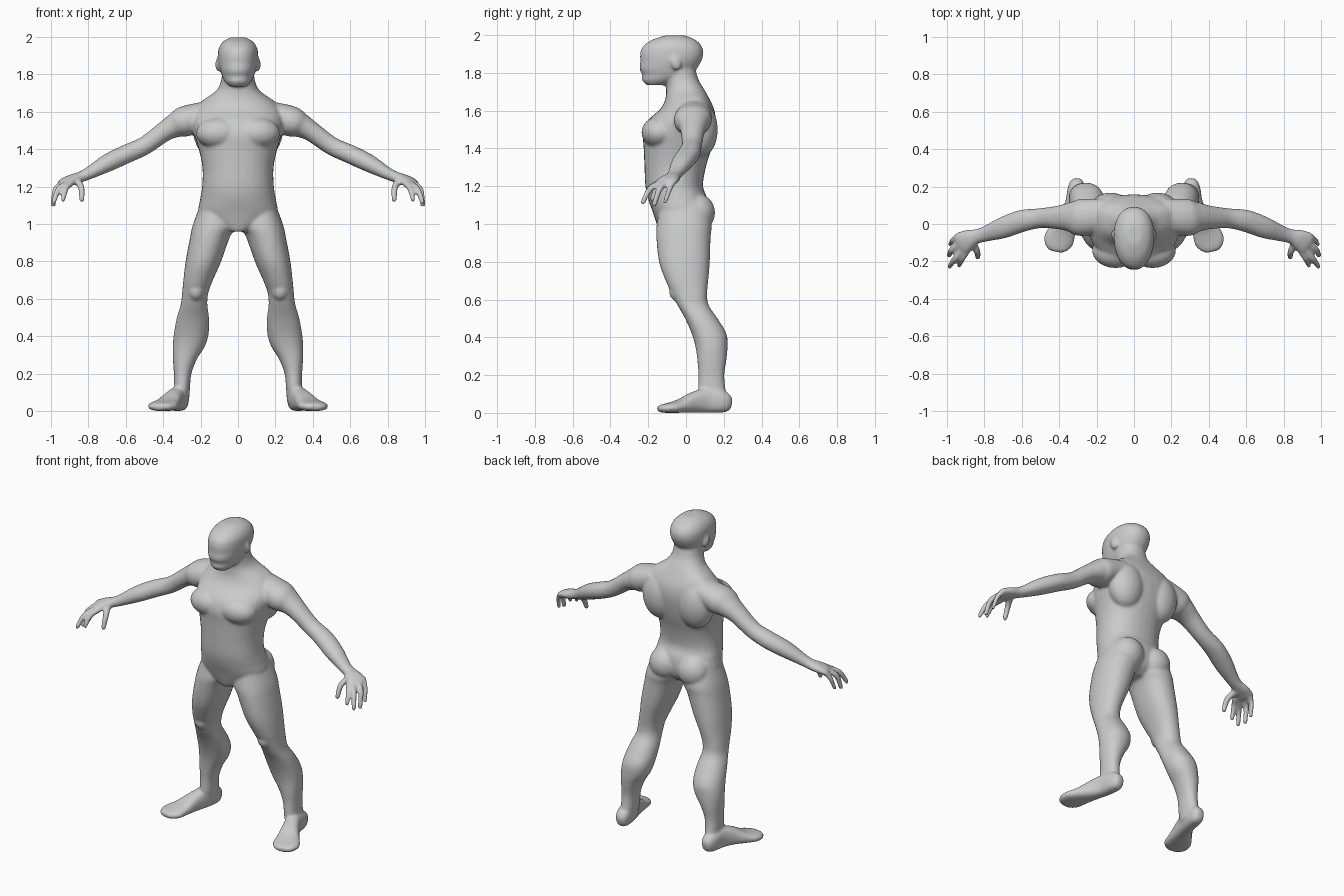
import bpy, bmesh, math
from mathutils import Vector, Matrix

bm = bmesh.new()
UP = Vector((0, 0, 1))


def smooth_rows(rows, steps=4):
    """Catmull-Rom interpolation between cross-section rows."""
    out = []
    n = len(rows)
    for i in range(n - 1):
        a, b, c, d = rows[max(i - 1, 0)], rows[i], rows[i + 1], rows[min(i + 2, n - 1)]
        for s in range(steps):
            t = s / steps
            out.append([0.5 * (2 * q + (r - p) * t + (2 * p - 5 * q + 4 * r - u) * t * t
                               + (3 * q - p - 3 * r + u) * t ** 3)
                        for p, q, r, u in zip(a, b, c, d)])
    out.append(list(rows[-1]))
    return out


def skin(frames, side, power, seg=32):
    """Skin rings given as (centre, u, v, half width, v plus, v minus)."""
    rings = []
    for c, u, v, w, hp, hm in frames:
        ring = []
        for k in range(seg):
            a = 2 * math.pi * k / seg
            ca = math.copysign(abs(math.cos(a)) ** (2 / power), math.cos(a))
            sa = math.copysign(abs(math.sin(a)) ** (2 / power), math.sin(a))
            p = c + u * (w * ca) + v * ((hp if sa > 0 else hm) * sa)
            ring.append(bm.verts.new((p.x * side, p.y, p.z)))
        rings.append(ring)
    faces = [bm.faces.new(rings[0]), bm.faces.new(rings[-1])]
    for r, q in zip(rings, rings[1:]):
        for k in range(seg):
            j = (k + 1) % seg
            faces.append(bm.faces.new((r[k], r[j], q[j], q[k])))
    bmesh.ops.recalc_face_normals(bm, faces=faces)


def stack(rows, side=1, power=2.2):
    """Horizontal sections: x, z, half width, y front, y widest, y back."""
    skin([(Vector((x, ym, z)), Vector((1, 0, 0)), Vector((0, 1, 0)), w, yb - ym, ym - yf)
          for x, z, w, yf, ym, yb in smooth_rows(rows)], side, power)


def tube(rows, side=1, power=2.0):
    """Sections across a path: x, y, z, half width, half height."""
    rows = smooth_rows(rows)
    pts = [Vector(r[:3]) for r in rows]
    frames = []
    for i, r in enumerate(rows):
        t = (pts[min(i + 1, len(pts) - 1)] - pts[max(i - 1, 0)]).normalized()
        u = t.cross(UP).normalized()
        frames.append((pts[i], u, u.cross(t), r[3], r[4], r[4]))
    skin(frames, side, power)


def blob(centre, size, side=1, tilt=0.0):
    m = (Matrix.Translation((centre[0] * side, centre[1], centre[2]))
         @ Matrix.Rotation(tilt, 4, 'X') @ Matrix.Diagonal((*size, 1)))
    bmesh.ops.create_uvsphere(bm, u_segments=24, v_segments=16, radius=1, matrix=m)


# torso and neck
stack([(0, z, w, f, m, b) for z, w, f, m, b in [
    (0.96, .06, -.14, -.04, .05), (1.0, .15, -.155, -.02, .10), (1.06, .21, -.175, -.02, .12),
    (1.13, .203, -.20, -.03, .115), (1.2, .192, -.215, -.05, .09), (1.3, .19, -.22, -.05, .105),
    (1.4, .21, -.224, -.03, .135), (1.48, .235, -.228, -.01, .152), (1.55, .25, -.2, .02, .158),
    (1.61, .235, -.135, .04, .148), (1.66, .19, -.11, .05, .125), (1.71, .12, -.105, .02, .098),
    (1.76, .092, -.11, -.02, .068), (1.82, .085, -.11, -.03, .05)]])

# head
stack([(0, z, w, f, m, b) for z, w, f, m, b in [
    (1.735, .045, -.208, -.16, -.11), (1.76, .07, -.232, -.13, -.05), (1.79, .085, -.232, -.1, .02),
    (1.82, .095, -.246, -.09, .055), (1.86, .105, -.242, -.07, .08), (1.9, .108, -.243, -.06, .092),
    (1.94, .103, -.228, -.06, .084), (1.975, .08, -.18, -.06, .05), (1.998, .04, -.11, -.06, -.005)]])

LEG = [(.12, 1.12, .075, -.13, 0, .10), (.125, 1.0, .115, -.155, 0, .135),
       (.15, .93, .106, -.157, 0, .13), (.185, .8, .095, -.143, 0, .126),
       (.213, .7, .079, -.108, 0, .118), (.229, .63, .07, -.075, .02, .112),
       (.235, .57, .071, -.045, .03, .12), (.241, .5, .086, -.005, .07, .167),
       (.249, .42, .093, .03, .11, .214), (.262, .35, .087, .05, .13, .22),
       (.283, .28, .065, .06, .13, .214), (.296, .2, .047, .066, .135, .203),
       (.3, .12, .043, .065, .14, .21), (.302, .05, .04, .08, .15, .22)]
FOOT = [(.303, .242, .045, .02, .025), (.305, .22, .05, .038, .048), (.31, .18, .06, .046, .06),
        (.322, .11, .065, .046, .065), (.347, .04, .055, .053, .055), (.378, -.03, .036, .07, .036),
        (.402, -.085, .027, .081, .027), (.413, -.125, .023, .064, .022), (.418, -.148, .02, .035, .013)]
ARM = [(.15, .05, 1.595, .085, .065), (.28, .035, 1.55, .1, .082), (.34, .037, 1.525, .08, .065),
       (.4, .035, 1.49, .064, .053), (.5, .031, 1.418, .053, .049), (.6, .016, 1.373, .059, .05),
       (.7, -.02, 1.325, .057, .047), (.79, -.052, 1.275, .042, .034), (.84, -.066, 1.252, .039, .029),
       (.88, -.08, 1.24, .052, .028), (.92, -.102, 1.225, .062, .024), (.937, -.112, 1.215, .055, .018)]
FINGERS = [((.93, -.065, 1.23), (.968, -.085, 1.19), (.983, -.11, 1.118), .015),
           ((.925, -.1, 1.225), (.975, -.14, 1.185), (.988, -.168, 1.102), .017),
           ((.91, -.13, 1.22), (.96, -.19, 1.185), (.986, -.228, 1.115), .017),
           ((.89, -.14, 1.22), (.92, -.19, 1.19), (.935, -.222, 1.13), .016),
           ((.86, -.10, 1.23), (.838, -.15, 1.195), (.835, -.178, 1.13), .018)]

for s in (1, -1):
    # limbs
    stack(LEG, s)
    tube(FOOT, s, 2.5)
    tube(ARM, s, 2.1)
    # fingers and thumb
    for a, b, c, r in FINGERS:
        tube([(*a, r * 1.1, r * 1.1), (*b, r, r), (*c, r * .8, r * .8)], s)
        blob(c, (r * .8,) * 3, s)
    # muscle masses: chest, shoulder blade, buttock, kneecap
    blob((.1, -.14, 1.485), (.125, .096, .085), s)
    blob((.125, .075, 1.5), (.115, .093, .15), s)
    blob((.1, .06, 1.06), (.1, .094, .1), s)
    blob((.225, -.045, .645), (.045, .045, .055), s)
    # ear
    blob((.107, -.055, 1.852), (.014, .026, .04), s, .35)

mesh = bpy.data.meshes.new("body")
bm.to_mesh(mesh)
bm.free()
body = bpy.data.objects.new("body", mesh)
bpy.context.collection.objects.link(body)

# fuse all the masses into one smooth skin
fuse = body.modifiers.new("fuse", 'REMESH')
fuse.mode = 'VOXEL'
fuse.voxel_size = 0.008
fuse.use_smooth_shade = True
soften = body.modifiers.new("soften", 'SMOOTH')
soften.factor = 0.5
soften.iterations = 8
